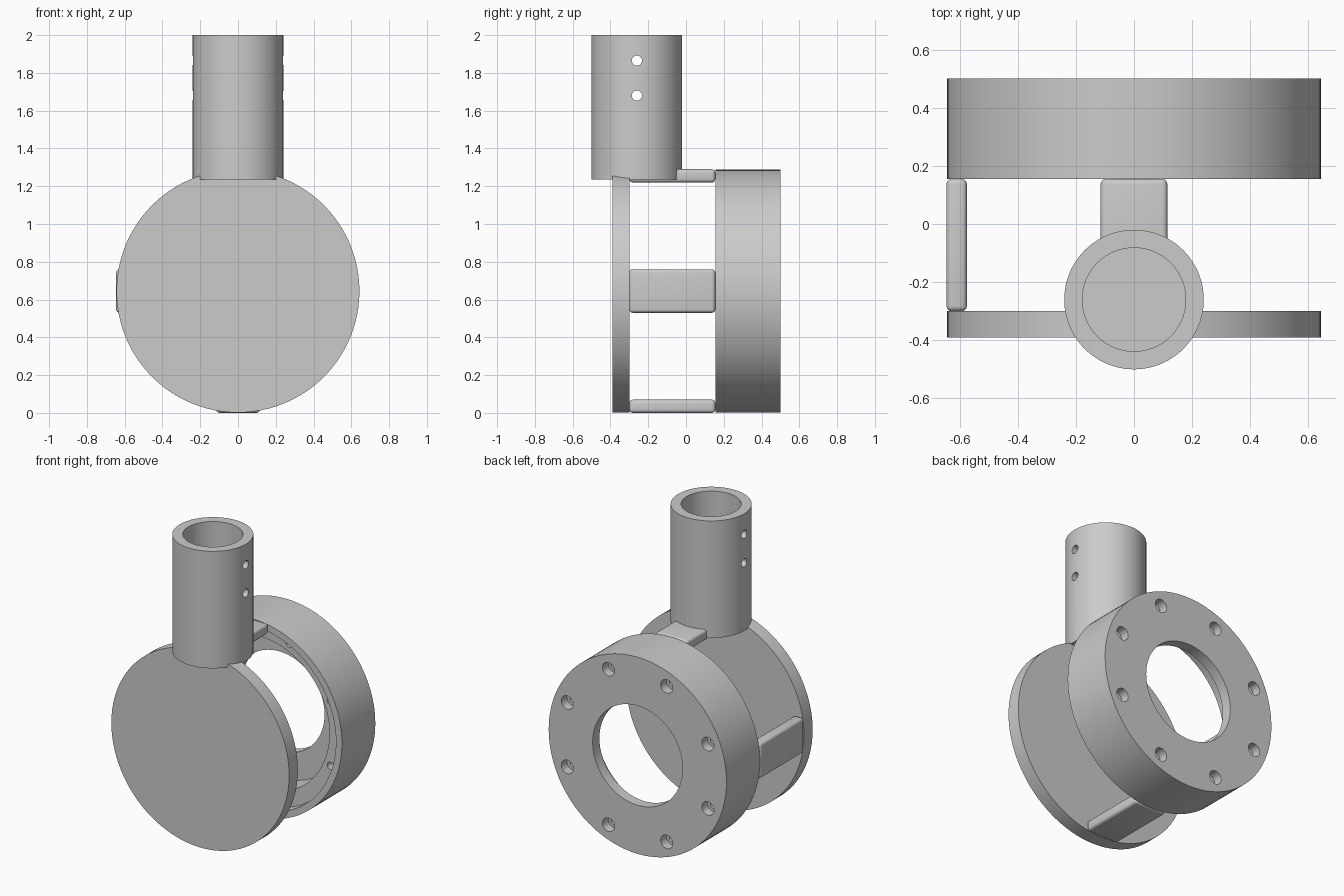
import bpy, bmesh, math
from mathutils import Matrix, Vector

cube = bpy.data.objects.get("Cube")
if cube:
    bpy.data.objects.remove(cube, do_unlink=True)

grey = bpy.data.materials.new("light_grey")
grey.use_nodes = True
colour = (0.6, 0.6, 0.6, 1)
grey.diffuse_color = colour
grey.node_tree.nodes["Principled BSDF"].inputs["Base Color"].default_value = colour

HUB_Z = 0.645
TUBE_Y = -0.26
ALONG_Y = Matrix.Rotation(-math.pi / 2, 4, 'X')
ALONG_X = Matrix.Rotation(math.pi / 2, 4, 'Y')


def finish(bm, name, smooth=True):
    bmesh.ops.recalc_face_normals(bm, faces=bm.faces)
    mesh = bpy.data.meshes.new(name)
    bm.to_mesh(mesh)
    bm.free()
    obj = bpy.data.objects.new(name, mesh)
    bpy.context.collection.objects.link(obj)
    mesh.materials.append(grey)
    if smooth:
        shade(obj)
    return obj


def shade(obj):
    bpy.ops.object.select_all(action='DESELECT')
    obj.select_set(True)
    bpy.context.view_layer.objects.active = obj
    bpy.ops.object.shade_smooth_by_angle(angle=math.radians(30))


def lathe(name, profile, matrix, closed=False, steps=96):
    """Spin (radius, height) points round z, then place the result."""
    bm = bmesh.new()
    verts = [bm.verts.new((r, 0, h)) for r, h in profile]
    edges = [bm.edges.new(pair) for pair in zip(verts, verts[1:])]
    if closed:
        edges.append(bm.edges.new((verts[-1], verts[0])))
    bmesh.ops.spin(bm, geom=verts + edges, cent=(0, 0, 0), axis=(0, 0, 1),
                   angle=math.tau, steps=steps, use_duplicate=False)
    bmesh.ops.remove_doubles(bm, verts=bm.verts, dist=1e-5)
    bm.transform(matrix)
    return finish(bm, name)


def add_pin(bm, radius, length, matrix):
    bmesh.ops.create_cone(bm, cap_ends=True, segments=24, radius1=radius,
                          radius2=radius, depth=length, matrix=matrix)


def cut(target, bm, name):
    cutter = finish(bm, name, smooth=False)
    cutter.hide_render = True
    mod = target.modifiers.new("holes", 'BOOLEAN')
    mod.operation = 'DIFFERENCE'
    mod.solver = 'EXACT'
    mod.object = cutter
    bpy.ops.object.select_all(action='DESELECT')
    target.select_set(True)
    bpy.context.view_layer.objects.active = target
    bpy.ops.object.modifier_apply(modifier=mod.name)
    bpy.data.objects.remove(cutter, do_unlink=True)
    shade(target)


hub = Matrix.Translation((0, 0, HUB_Z)) @ ALONG_Y

# Front cover plate
lathe("front_disc", [(0, -0.39), (0.643, -0.39), (0.643, -0.30), (0, -0.30)], hub)

# Rear housing: stepped recess at the front, window in the back wall
housing = lathe("rear_housing",
                [(0.643, 0.155), (0.643, 0.5), (0.325, 0.5), (0.325, 0.43),
                 (0.5, 0.43), (0.5, 0.23), (0.6, 0.23), (0.6, 0.155)],
                hub, closed=True)

# Eight screw holes, counterbored from the back
for radius, y, length, label in ((0.044, 0.5, 0.12, "counterbore"),
                                 (0.024, 0.35, 0.4, "screw_hole")):
    bm = bmesh.new()
    for i in range(8):
        a = math.tau * (i + 0.5) / 8
        spot = Vector((0.55 * math.cos(a), y, HUB_Z + 0.55 * math.sin(a)))
        add_pin(bm, radius, length, Matrix.Translation(spot) @ ALONG_Y)
    cut(housing, bm, label + "_cutter")

# Socket tube, bored from the top
tube = lathe("socket_tube",
             [(0, 1.235), (0.24, 1.235), (0.24, 2), (0.178, 2), (0.178, 1.32), (0, 1.32)],
             Matrix.Translation((0, TUBE_Y, 0)))

# Cross holes through the tube
bm = bmesh.new()
for z in (1.68, 1.865):
    add_pin(bm, 0.027, 0.7, Matrix.Translation((0, TUBE_Y, z)) @ ALONG_X)
cut(tube, bm, "cross_hole_cutter")

# Rounded spacer bars between the plate and the housing
for name, angle in (("top_bar", 0), ("bottom_bar", math.pi), ("right_bar", -math.pi / 2)):
    bm = bmesh.new()
    bmesh.ops.create_cube(bm, size=1, matrix=Matrix.Diagonal((0.23, 0.455, 0.07, 1)))
    bmesh.ops.bevel(bm, geom=bm.edges[:], offset=0.018, segments=4,
                    profile=0.5, affect='EDGES')
    bm.transform(Matrix.Translation((0, -0.0725, HUB_Z)) @ Matrix.Rotation(angle, 4, 'Y')
                 @ Matrix.Translation((0, 0, 0.61)))
    finish(bm, name)
